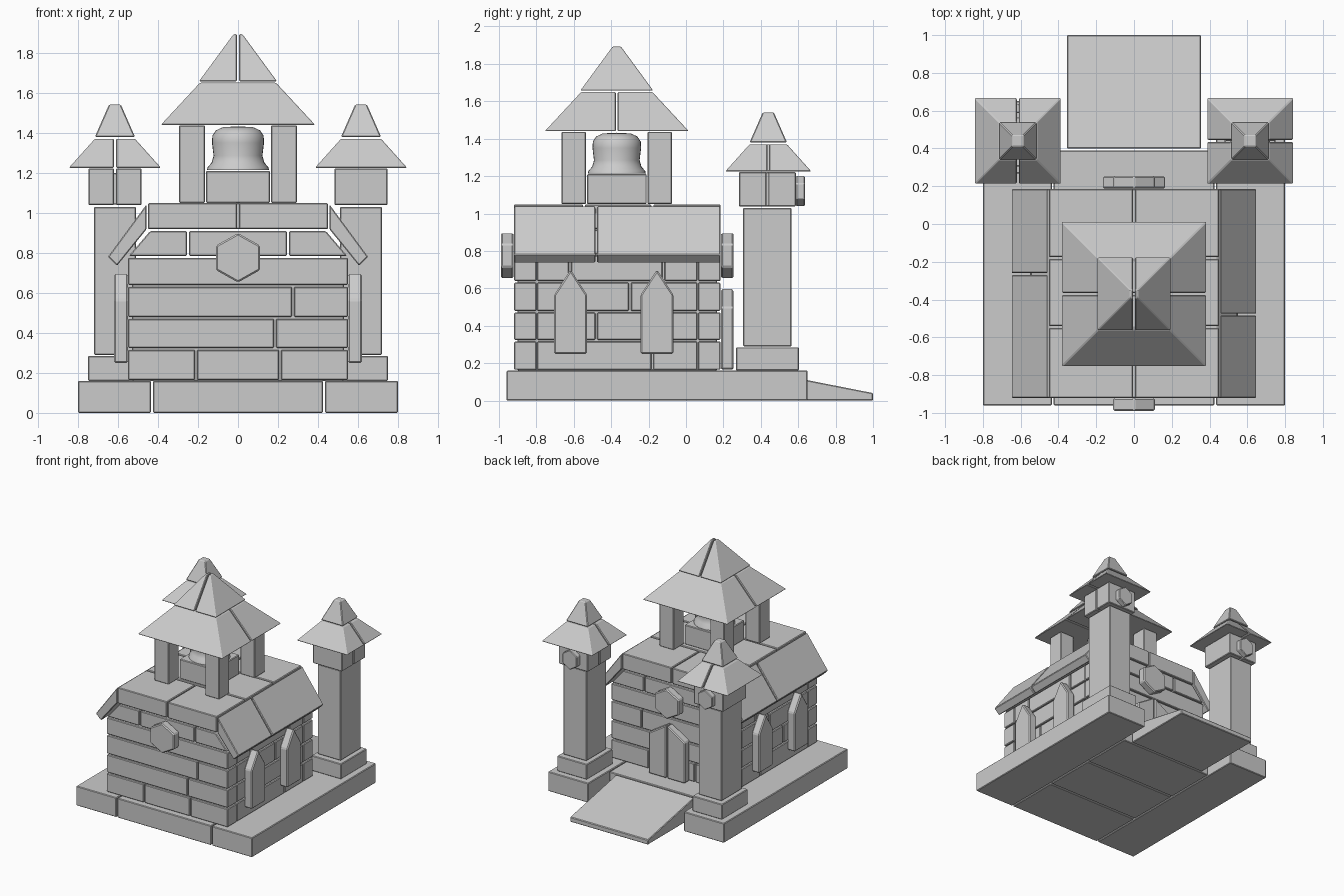
import bpy, bmesh, math

cube = bpy.data.objects.get("Cube")
if cube:
    bpy.data.objects.remove(cube)

stone = bpy.data.materials.new("grey_stone")
stone.use_nodes = True
GREY = (0.6, 0.6, 0.6, 1)
stone.diffuse_color = GREY
stone.node_tree.nodes["Principled BSDF"].inputs["Base Color"].default_value = GREY
GAP = 0.005


def finish(name, bm, bevel=0.005):
    bmesh.ops.recalc_face_normals(bm, faces=bm.faces)
    mesh = bpy.data.meshes.new(name)
    bm.to_mesh(mesh)
    bm.free()
    mesh.materials.append(stone)
    ob = bpy.data.objects.new(name, mesh)
    bpy.context.collection.objects.link(ob)
    if bevel:
        mod = ob.modifiers.new("worn_edges", "BEVEL")
        mod.width = bevel
        mod.segments = 1
    return ob


def loft(name, low, high, bevel=0.005):
    """Solid between two matching outlines."""
    bm = bmesh.new()
    a = [bm.verts.new(p) for p in low]
    b = [bm.verts.new(p) for p in high]
    bm.faces.new(a)
    bm.faces.new(b)
    for i in range(len(a)):
        j = (i + 1) % len(a)
        bm.faces.new((a[i], a[j], b[j], b[i]))
    return finish(name, bm, bevel)


def rect(x0, x1, y0, y1, z):
    return [(x0, y0, z), (x1, y0, z), (x1, y1, z), (x0, y1, z)]


def box(name, x, y, z):
    return loft(name, rect(*x, *y, z[0]), rect(*x, *y, z[1]))


def prism_x(name, outline, x0, x1, bevel=0.005):
    return loft(name, [(x0, a, b) for a, b in outline], [(x1, a, b) for a, b in outline], bevel)


def prism_y(name, outline, y0, y1, bevel=0.005):
    return loft(name, [(a, y0, b) for a, b in outline], [(a, y1, b) for a, b in outline], bevel)


def spans(start, end, cuts):
    """Split a length into block spans with joints at the cuts."""
    edges = [start, *cuts, end]
    for i in range(len(edges) - 1):
        yield (edges[i] + (GAP if i else 0),
               edges[i + 1] - (GAP if i < len(edges) - 2 else 0))


def roof(name, cx, cy, z0, z1, r0, r1, split=None):
    """Four-sided roof tier, whole or in two halves."""
    halves = ((-1, -GAP / r0), (GAP / r0, 1)) if split else ((-1, 1),)
    for a, b in halves:
        def ring(r, z):
            # joint stays the same width at every height
            lo = a * r if abs(a) == 1 else a * r0
            hi = b * r if abs(b) == 1 else b * r0
            if split == "y":
                return rect(cx - r, cx + r, cy + lo, cy + hi, z)
            return rect(cx + lo, cx + hi, cy - r, cy + r, z)
        loft(name, ring(r0, z0), ring(r1, z1))


def pointed(cx, half, z0, shoulder, top):
    return [(cx - half, z0), (cx + half, z0), (cx + half, shoulder), (cx, top), (cx - half, shoulder)]


def hexagon(cx, cz, half_w, half_h):
    return [(cx + half_w * s, cz + half_h * t) for s, t in
            ((0, 1), (1, 0.5), (1, -0.5), (0, -1), (-1, -0.5), (-1, 0.5))]


# Foundation with two wings and a ramp
for y in spans(-0.96, 0.39, (-0.5, -0.05)):
    box("foundation_middle", (-0.425, 0.425), y, (0, 0.16))
for s in (-1, 1):
    box("foundation_wing", sorted((s * 0.435, s * 0.8)), (-0.96, 0.65), (0, 0.16))
prism_x("entrance_ramp", [(0.4, 0), (1, 0), (1, 0.04), (0.4, 0.158)], -0.355, 0.355)

# Brick courses around a solid core
box("wall_core", (-0.53, 0.53), (-0.9, 0.165), (0.16, 0.775))
courses = [
    (0.165, 0.315, (-0.21, 0.21), (-0.18,)),
    (0.325, 0.47, (0.185,), (-0.48,)),
    (0.48, 0.63, (0.275,), (-0.3,)),
    (0.64, 0.775, (), (-0.62, -0.12)),
]
for z0, z1, front_cuts, side_cuts in courses:
    for y in ((-0.92, -0.8), (0.065, 0.185)):
        for x in spans(-0.55, 0.55, front_cuts):
            box("wall_brick", x, y, (z0, z1))
    for s in (-1, 1):
        for y in spans(-0.795, 0.06, side_cuts):
            box("side_brick", sorted((s * 0.43, s * 0.55)), y, (z0, z1))

# Tapered course under the roof
for y0, y1 in ((-0.92, 0.185),):
    box("gable_middle", (-0.245, 0.245), (y0, y1), (0.785, 0.908))
    for s in (-1, 1):
        prism_y("gable_side", [(s * 0.255, 0.785), (s * 0.545, 0.785), (s * 0.44, 0.908), (s * 0.255, 0.908)], y0, y1)

# Flat roof slabs and sloping eaves
for y in ((-0.92, -0.55), (-0.175, 0.185)):
    for x in spans(-0.45, 0.45, (0,)):
        box("roof_slab", x, y, (0.918, 1.048))
box("roof_slab_middle", (-0.45, 0.45), (-0.54, -0.185), (0.918, 1.048))
for s, cut in ((-1, -0.265), (1, -0.48)):
    for y in spans(-0.92, 0.185, (cut,)):
        prism_y("eave", [(s * 0.457, 1.042), (s * 0.65, 0.78), (s * 0.605, 0.735), (s * 0.457, 0.918)], *y)

# Side windows, double door and round-style plaques
for s in (-1, 1):
    for cy in (-0.617, -0.155):
        prism_x("side_window", pointed(cy, 0.088, 0.25, 0.565, 0.7), s * 0.55, s * 0.62, 0.008)
    prism_y("door_leaf", [(s * 0.004, 0.165), (s * 0.165, 0.165), (s * 0.165, 0.5), (s * 0.004, 0.6)], 0.187, 0.253, 0.008)
prism_y("front_plaque", hexagon(0, 0.775, 0.11, 0.123), -0.99, -0.922, 0.008)
prism_y("back_plaque", hexagon(0, 0.775, 0.11, 0.123), 0.187, 0.255, 0.008)

# Bell tower
BY = -0.37
for sx in (-1, 1):
    for sy in (-1, 1):
        box("bell_tower_pillar", sorted((sx * 0.165, sx * 0.295)),
            sorted((BY + sy * 0.165, BY + sy * 0.295)), (1.05, 1.437))
box("bell_pedestal", (-0.16, 0.16), (BY - 0.16, BY + 0.16), (1.05, 1.21))
roof("bell_tower_roof", 0, BY, 1.44, 1.65, 0.385, 0.19, "y")
roof("bell_tower_spire", 0, BY, 1.657, 1.893, 0.195, 0.022, "x")

# Bell, turned from a profile
profile = [(0, 1.215), (0.155, 1.215), (0.152, 1.228), (0.132, 1.25), (0.122, 1.285),
           (0.13, 1.35), (0.128, 1.385), (0.11, 1.412), (0.075, 1.428), (0, 1.432)]
bm = bmesh.new()
pts = [bm.verts.new((r, 0, z)) for r, z in profile]
lines = [bm.edges.new(pts[i:i + 2]) for i in range(len(pts) - 1)]
bmesh.ops.spin(bm, geom=pts + lines, cent=(0, 0, 0), axis=(0, 0, 1), angle=math.tau, steps=32)
bmesh.ops.remove_doubles(bm, verts=bm.verts, dist=0.0005)
bell = finish("bell", bm, 0)
bell.location.y = BY
bpy.ops.object.select_all(action="DESELECT")
bell.select_set(True)
bpy.context.view_layer.objects.active = bell
bpy.ops.object.shade_smooth_by_angle(angle=math.radians(50))

# Two gate towers
TY = 0.435
for s, split in ((-1, "x"), (1, "y")):
    cx = s * 0.615
    box("tower_plinth", (cx - 0.135, cx + 0.135), (TY - 0.168, TY + 0.168), (0.16, 0.285))
    box("tower_shaft", (cx - 0.105, cx + 0.105), (TY - 0.13, TY + 0.13), (0.29, 1.03))
    if split == "x":
        for x in spans(cx - 0.133, cx + 0.133, (cx,)):
            box("tower_head", x, (TY - 0.152, TY + 0.152), (1.038, 1.222))
    else:
        for y in spans(TY - 0.152, TY + 0.152, (TY,)):
            box("tower_head", (cx - 0.133, cx + 0.133), y, (1.038, 1.222))
    prism_y("tower_plaque", hexagon(cx, 1.12, 0.065, 0.082), TY + 0.153, TY + 0.2)
    roof("tower_roof", cx, TY + 0.005, 1.225, 1.37, 0.23, 0.1, split)
    roof("tower_cap", cx, TY + 0.005, 1.38, 1.54, 0.1, 0.03)
